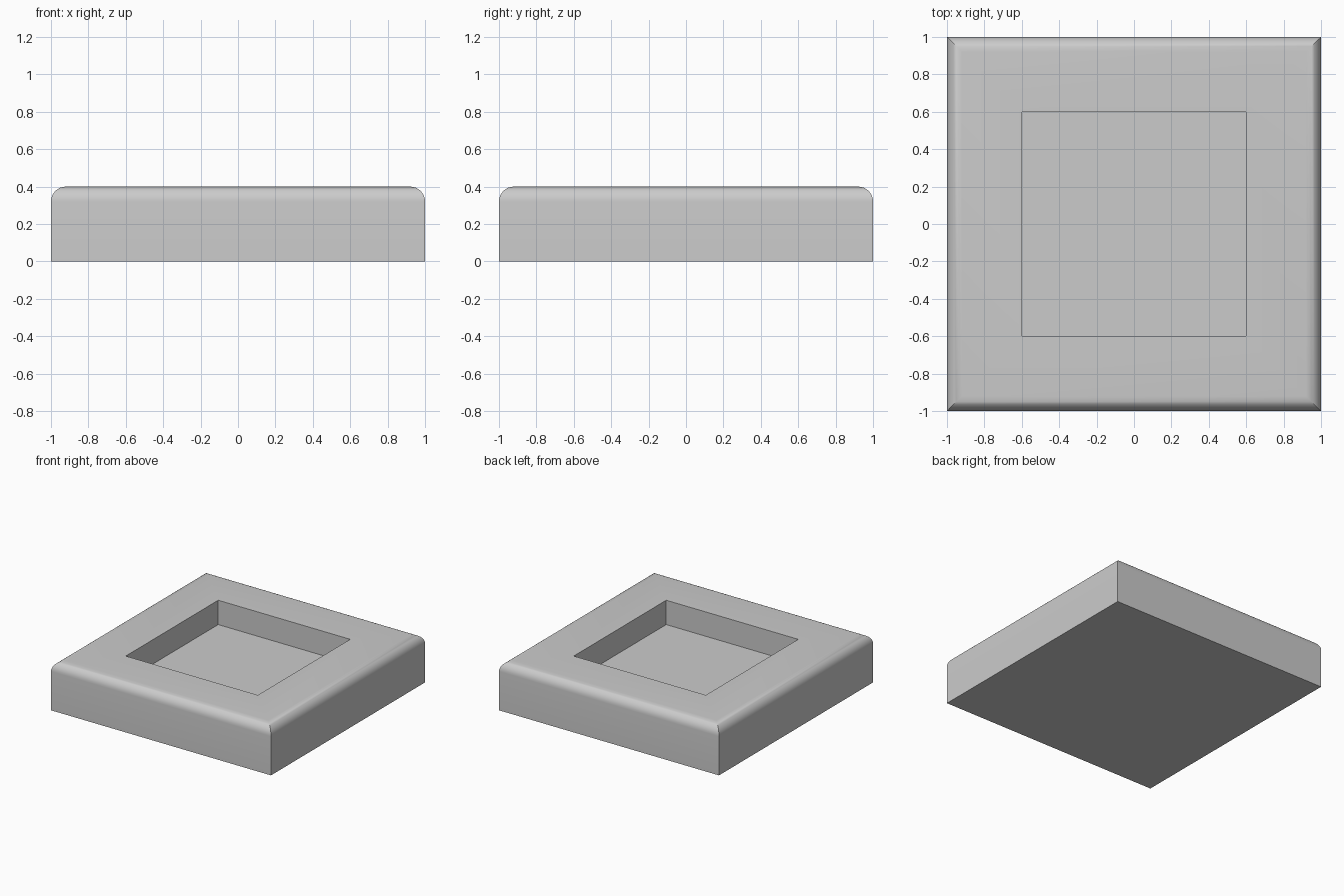
import bpy
import bmesh
from mathutils import Vector

cube = bpy.data.objects.get("Cube")
if cube:
    bpy.data.objects.remove(cube, do_unlink=True)

HEIGHT, RADIUS = 0.4, 0.08
RECESS_HALF, RECESS_DEPTH = 0.6, 0.2

# Single grey finish
grey = bpy.data.materials.new("plain grey")
grey.use_nodes = True
grey.diffuse_color = (0.6, 0.6, 0.6, 1)
grey.node_tree.nodes["Principled BSDF"].inputs["Base Color"].default_value = (0.6, 0.6, 0.6, 1)

# Square block standing on the ground
bm = bmesh.new()
bmesh.ops.create_cube(bm, size=2)
for v in bm.verts:
    v.co.z = HEIGHT if v.co.z > 0 else 0

# Rounded top edges, mitred at the corners
top_edges = [e for e in bm.edges if all(v.co.z > HEIGHT / 2 for v in e.verts)]
bmesh.ops.bevel(bm, geom=top_edges, offset=RADIUS, offset_type='OFFSET',
                segments=8, profile=0.5, affect='EDGES')

# Square recess sunk into the top face
bm.normal_update()
top = max((f for f in bm.faces if f.normal.z > 0.999), key=lambda f: f.calc_area())
bmesh.ops.inset_region(bm, faces=[top], thickness=1 - RADIUS - RECESS_HALF,
                       use_even_offset=True)
floor = bmesh.ops.extrude_discrete_faces(bm, faces=[top])["faces"][0]
bmesh.ops.translate(bm, verts=floor.verts, vec=Vector((0, 0, -RECESS_DEPTH)))
bmesh.ops.recalc_face_normals(bm, faces=bm.faces)

mesh = bpy.data.meshes.new("recessed_block")
bm.to_mesh(mesh)
bm.free()
mesh.materials.append(grey)
block = bpy.data.objects.new("recessed_block", mesh)
bpy.context.collection.objects.link(block)

# Smooth the rounded edges, keep the corners sharp
bpy.context.view_layer.objects.active = block
block.select_set(True)
bpy.ops.object.shade_smooth_by_angle(angle=0.52)
